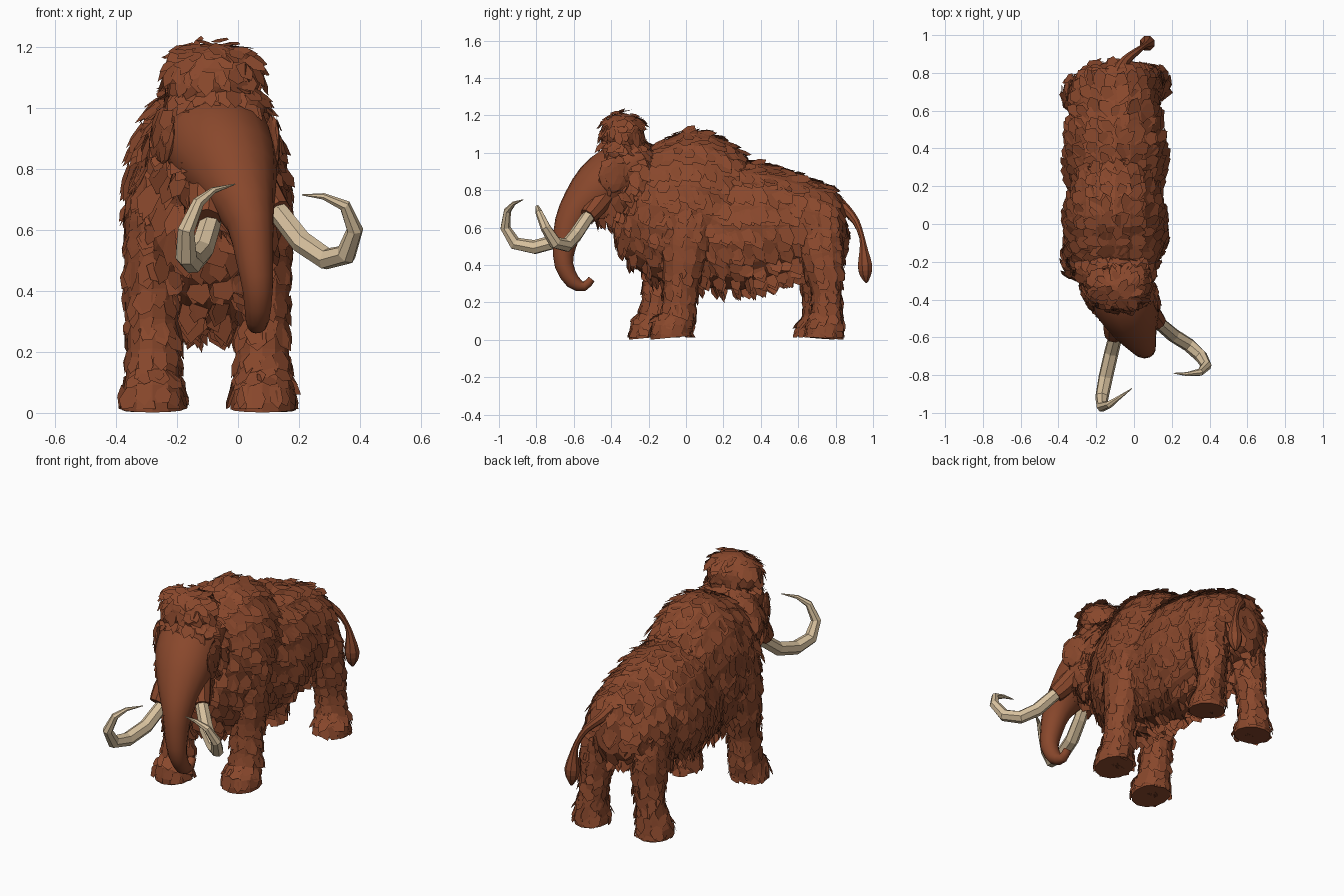
import bpy, bmesh, math, random
from mathutils import Vector, Matrix

random.seed(7)
if "Cube" in bpy.data.objects:
    bpy.data.objects.remove(bpy.data.objects["Cube"])


def material(name, rgb):
    mat = bpy.data.materials.new(name)
    mat.use_nodes = True
    mat.diffuse_color = (*rgb, 1)
    mat.node_tree.nodes["Principled BSDF"].inputs["Base Color"].default_value = (*rgb, 1)
    return mat


BROWN = material("reddish brown fur", (.25, .064, .025))
IVORY = material("pale ivory", (.68, .53, .34))


def finish(name, bm, mat):
    mesh = bpy.data.meshes.new(name)
    bm.to_mesh(mesh)
    bm.free()
    mesh.materials.append(mat)
    obj = bpy.data.objects.new(name, mesh)
    bpy.context.collection.objects.link(obj)
    return obj


def smooth_stations(stations, steps):
    """Catmull-Rom interpolation of (x, y, z, side radius, depth radius)."""
    pts = [Vector(s) for s in stations]
    pts = [pts[0]] + pts + [pts[-1]]
    out = []
    for a, b, c, d in zip(pts, pts[1:], pts[2:], pts[3:]):
        for k in range(steps):
            t = k / steps
            out.append(b + (c - a) * (t / 2) + (a * 2 - b * 5 + c * 4 - d) * (t * t / 2)
                       + (b * 3 - a - c * 3 + d) * (t ** 3 / 2))
    return out + [pts[-1]]


def loft(name, stations, sides, steps, mat):
    """Capped tube with an elliptical section that follows the stations."""
    rows = smooth_stations(stations, steps)
    centres = [Vector(r[:3]) for r in rows]
    side = Vector((1, 0, 0))
    bm = bmesh.new()
    rings = []
    for i, row in enumerate(rows):
        along = (centres[min(i + 1, len(rows) - 1)] - centres[max(i - 1, 0)]).normalized()
        side = (side - along * side.dot(along)).normalized()
        up = side.cross(along)
        ring = []
        for k in range(sides):
            a = math.tau * k / sides
            ring.append(bm.verts.new(centres[i] + side * math.cos(a) * row[3]
                                     + up * math.sin(a) * row[4]))
        rings.append(ring)
    for r, q in zip(rings, rings[1:]):
        for k in range(sides):
            j = (k + 1) % sides
            bm.faces.new((r[k], r[j], q[j], q[k]))
    bm.faces.new(rings[0])
    bm.faces.new(rings[-1])
    bmesh.ops.recalc_face_normals(bm, faces=bm.faces)
    return finish(name, bm, mat)


def ball(name, centre, radii, detail, turn=0):
    bm = bmesh.new()
    place = Matrix.Translation(centre) @ Matrix.Rotation(turn, 4, "Z")
    bmesh.ops.create_icosphere(bm, subdivisions=detail, radius=1,
                               matrix=place @ Matrix.Diagonal((*radii, 1)))
    return finish(name, bm, BROWN)


def shag(obj, size, lift, density):
    """Cover a part with overlapping flat locks that hang down and back."""
    bm = bmesh.new()
    for face in obj.data.polygons:
        n = face.normal.copy()
        count = density * face.area / (size * size)
        corners = [obj.data.vertices[v].co for v in face.vertices]
        for _ in range(int(count + random.random())):
            weights = [random.random() + .05 for _ in corners]
            root = sum((c * w for c, w in zip(corners, weights)), Vector()) / sum(weights)
            flow = Vector((random.uniform(-.6, .6), .4, -1))
            if n.z > -.6:
                flow -= n * flow.dot(n)
            flow.normalize()
            across = n.cross(flow)
            if across.length < .1:
                across = Vector((1, 0, 0))
            across.normalize()
            width, length = size * random.uniform(.6, 1.1), size * random.uniform(.8, 1.6)
            raise_by = lift * random.uniform(.3, 1.2)
            twist = random.uniform(-.6, .6) * lift
            lock = []
            for u, v in ((-.5, -.4), (.5, -.4), (.6, .3), (.1, .7), (-.6, .3)):
                p = root + across * u * width + flow * v * length
                p += n * (raise_by * (v + .5) + twist * u)
                p.z = max(p.z, .012)
                lock.append(bm.verts.new(p))
            bm.faces.new(lock)
    return finish(obj.name + "_locks", bm, BROWN)


# Torso: back, belly and half width along the body
MID = -.1
profile = [(-.32, .96, .55, .1), (-.25, 1.05, .42, .2), (-.1, 1.1, .31, .25),
           (0, 1.125, .27, .265), (.07, 1.09, .27, .255), (.14, 1.025, .27, .235),
           (.2, .965, .27, .24), (.3, .955, .27, .26), (.42, .94, .29, .265),
           (.56, .895, .33, .235), (.7, .835, .38, .215), (.8, .77, .41, .165),
           (.85, .69, .49, .085)]
torso = loft("torso", [(MID, y, (t + b) / 2, w, (t - b) / 2) for y, t, b, w in profile],
             20, 2, BROWN)
shag(torso, .062, .022, 1.6)

# Legs: height, shift in y, shift towards the middle, side and depth radii
front_leg = [(.012, -.01, 0, .105, .114), (.06, -.01, 0, .102, .11), (.12, .02, 0, .087, .093),
             (.3, .04, 0, .082, .09), (.5, .06, .005, .098, .13), (.72, .08, .03, .1, .16),
             (.9, .11, .09, .05, .08)]
hind_leg = [(.012, -.005, 0, .1, .105), (.06, 0, 0, .098, .1), (.13, .012, .01, .08, .08),
            (.25, .01, .022, .077, .077), (.38, -.005, .03, .09, .105),
            (.53, -.03, .045, .09, .125), (.66, -.05, .08, .07, .1), (.74, -.06, .12, .03, .04)]
for name, x, y, shape in (("front_left_leg", .08, -.065, front_leg),
                          ("front_right_leg", -.28, -.18, front_leg),
                          ("hind_left_leg", .09, .742, hind_leg),
                          ("hind_right_leg", -.28, .695, hind_leg)):
    inward = math.copysign(1, MID - x)
    leg = loft(name, [(x + inward * dx, y + dy, z, rx, ry) for z, dy, dx, rx, ry in shape],
               12, 2, BROWN)
    shag(leg, .055, .013, 1.2)

# Head and trunk, turned towards the left
trunk = loft("face_and_trunk", [
    (-.09, -.24, .97, .17, .13), (-.07, -.35, .89, .18, .165), (-.025, -.46, .81, .16, .155),
    (.01, -.555, .72, .118, .115), (.04, -.62, .62, .078, .085), (.055, -.65, .5, .062, .062),
    (.065, -.652, .4, .05, .05), (.064, -.605, .312, .04, .04),
    (.06, -.545, .286, .028, .026), (.058, -.505, .325, .022, .02)], 14, 2, BROWN)
bpy.ops.object.select_all(action="DESELECT")
trunk.select_set(True)
bpy.context.view_layer.objects.active = trunk
bpy.ops.object.shade_smooth_by_angle(angle=math.radians(35))

# Shaggy masses of the head: centre, radii, lock size, density
for name, centre, radii, size, density in (
        ("crown", (-.08, -.34, 1.1), (.157, .117, .112), .05, 1.6),
        ("forehead", (-.075, -.355, 1.0), (.165, .1, .1), .05, 1.4),
        ("jaw", (-.055, -.4, .76), (.155, .135, .14), .055, 1.3),
        ("neck", (MID, -.26, .85), (.2, .13, .22), .06, 1.3)):
    shag(ball(name, centre, radii, 3), size, .022, density)

# Ears: thin flaps that flare away from the head
for name, centre, turn in (("left_ear", (.115, -.39, .88), .2),
                           ("right_ear", (-.245, -.39, .91), .45)):
    ear = ball(name, centre, (.018, .08, .095), 2, turn)
    shag(ear, .05, .008, .8)

# Tusks: open curls, thick in the middle and pointed at the tip
tusks = {
    "left_tusk": [(.07, -.46, .72, .03), (.14, -.53, .65, .036), (.21, -.59, .56, .038),
                  (.29, -.64, .505, .037), (.355, -.7, .52, .035), (.383, -.75, .6, .028),
                  (.35, -.785, .68, .02), (.28, -.795, .71, .011), (.21, -.79, .715, .002)],
    "right_tusk": [(-.07, -.48, .72, .03), (-.095, -.58, .61, .037), (-.12, -.68, .53, .039),
                   (-.15, -.81, .495, .039), (-.17, -.915, .515, .036), (-.17, -.967, .6, .028),
                   (-.13, -.955, .69, .02), (-.08, -.92, .73, .011), (-.01, -.87, .75, .002)]}
for name, path in tusks.items():
    loft(name, [(*p, p[3]) for p in path], 7, 1, IVORY)

# Brown sockets at the tusk roots
loft("left_tusk_socket", [(.05, -.42, .79, .06, .06), (.1, -.49, .7, .055, .055),
                          (.13, -.525, .66, .046, .046)], 9, 2, BROWN)
loft("right_tusk_socket", [(-.08, -.44, .79, .08, .08), (-.1, -.54, .69, .066, .066),
                           (-.105, -.59, .635, .05, .05)], 9, 2, BROWN)

# Tail with a tuft
loft("tail", [(-.09, .79, .75, .04, .04), (-.05, .86, .69, .028, .028),
              (.01, .91, .63, .02, .02), (.05, .94, .55, .015, .015),
              (.065, .95, .48, .024, .024), (.07, .957, .4, .041, .041),
              (.07, .96, .345, .032, .032), (.07, .965, .305, .006, .006)], 8, 2, BROWN)
